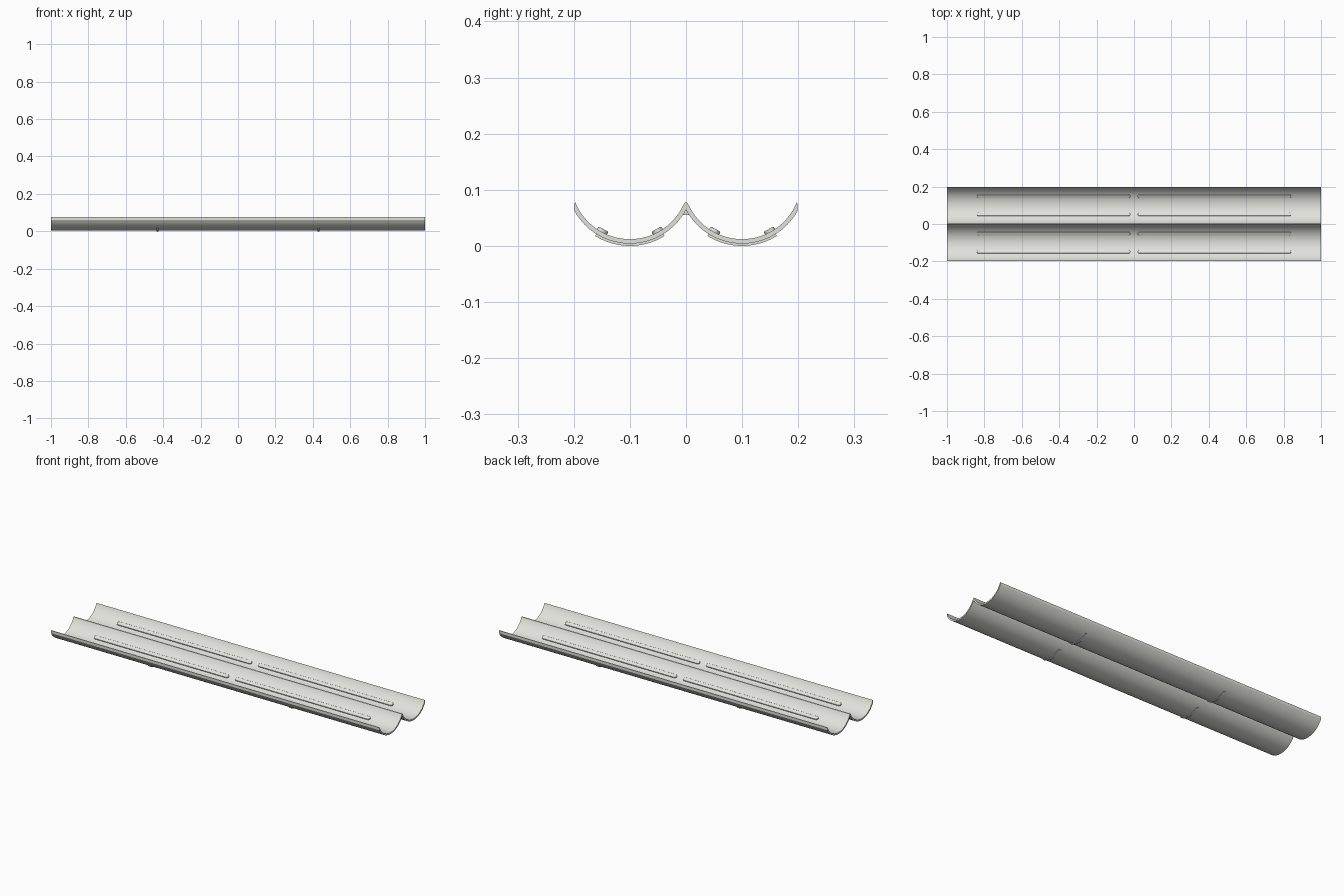
import bpy, bmesh, math

if "Cube" in bpy.data.objects:
    bpy.data.objects.remove(bpy.data.objects["Cube"])

ZC = 0.117            # height of the trough arc centres
R_IN, R_OUT = 0.105, 0.113
CY = 0.1              # trough centre offset in y

grey = bpy.data.materials.new("light_warm_grey")
grey.diffuse_color = (0.76, 0.76, 0.72, 1)
grey.use_nodes = True
grey.node_tree.nodes["Principled BSDF"].inputs["Base Color"].default_value = grey.diffuse_color


def finish(bm, name, bevel=0.0):
    bmesh.ops.recalc_face_normals(bm, faces=bm.faces)
    me = bpy.data.meshes.new(name)
    bm.to_mesh(me)
    bm.free()
    ob = bpy.data.objects.new(name, me)
    bpy.context.collection.objects.link(ob)
    me.materials.append(grey)
    bpy.ops.object.select_all(action='DESELECT')
    ob.select_set(True)
    bpy.context.view_layer.objects.active = ob
    bpy.ops.object.shade_smooth_by_angle(angle=math.radians(30))
    if bevel:
        m = ob.modifiers.new("soft_edge", 'BEVEL')
        m.width, m.segments = bevel, 2
        m.limit_method = 'ANGLE'
    return ob


def prism(name, section, x0, x1):
    """Extrude a closed (y, z) section along x."""
    bm = bmesh.new()
    a = [bm.verts.new((x0, y, z)) for y, z in section]
    b = [bm.verts.new((x1, y, z)) for y, z in section]
    n = len(a)
    for i in range(n):
        j = (i + 1) % n
        bm.faces.new((a[i], a[j], b[j], b[i]))
    bm.faces.new(a)
    bm.faces.new(b[::-1])
    return finish(bm, name)


def arc(r, o0, o1, cy, n=32):
    """Lower arc between two y offsets from the trough centre."""
    a0, a1 = math.asin(o0 / r), math.asin(o1 / r)
    return [(cy + r * math.sin(a0 + (a1 - a0) * i / n),
             ZC - r * math.cos(a0 + (a1 - a0) * i / n)) for i in range(n + 1)]


# double trough sheet with a rounded central ridge
upper = arc(R_IN, -0.0945, 0.0955, CY)
lower = arc(R_OUT, -0.1, 0.0985, CY)
ridge = [(-0.003, 0.0762), (0, 0.0777), (0.003, 0.0762)]
lip = [(0.1965, 0.077), (0.1985, 0.0755)]


def flip(pts):
    return [(-y, z) for y, z in reversed(pts)]


section = (flip(lip) + flip(upper) + ridge + upper + lip
           + lower[::-1] + flip(lower[1:])[::-1])
prism("double_trough", section, -1, 1)


# raised rounded support strips inside the troughs
def strip(name, x0, x1, cy, off):
    a = math.asin(off / R_IN)
    y, z = cy + R_IN * math.sin(a), ZC - R_IN * math.cos(a)
    r, n = 0.01, 10
    outline = []
    for cx, start in ((x1 - r, -90), (x0 + r, 90)):
        for i in range(n + 1):
            t = math.radians(start + 180 * i / n)
            outline.append((cx + r * math.cos(t), r * math.sin(t)))
    bm = bmesh.new()
    rows = [[bm.verts.new((px, y + py * math.cos(a) - h * math.sin(a),
                           z + py * math.sin(a) + h * math.cos(a)))
             for px, py in outline] for h in (-0.003, 0.006)]
    m = len(outline)
    for i in range(m):
        j = (i + 1) % m
        bm.faces.new((rows[0][i], rows[0][j], rows[1][j], rows[1][i]))
    bm.faces.new(rows[0][::-1])
    bm.faces.new(rows[1])
    finish(bm, name, 0.0015)


for cy in (-CY, CY):
    for off in (-0.05, 0.05):
        strip("support_strip", -0.84, -0.02, cy, off)
        strip("support_strip", 0.02, 0.84, cy, off)

    # curved ribs under each trough
    for x in (-0.43, 0.43):
        rib = arc(0.117, -0.062, 0.062, cy, 20) + arc(0.110, -0.058, 0.058, cy, 20)[::-1]
        prism("under_rib", rib, x - 0.006, x + 0.006)

# small gussets under the central ridge
for x in (-0.91, 0.91):
    prism("ridge_gusset", [(-0.01, 0.055), (0.01, 0.055), (0.003, 0.068), (-0.003, 0.068)],
          x - 0.01, x + 0.01)
